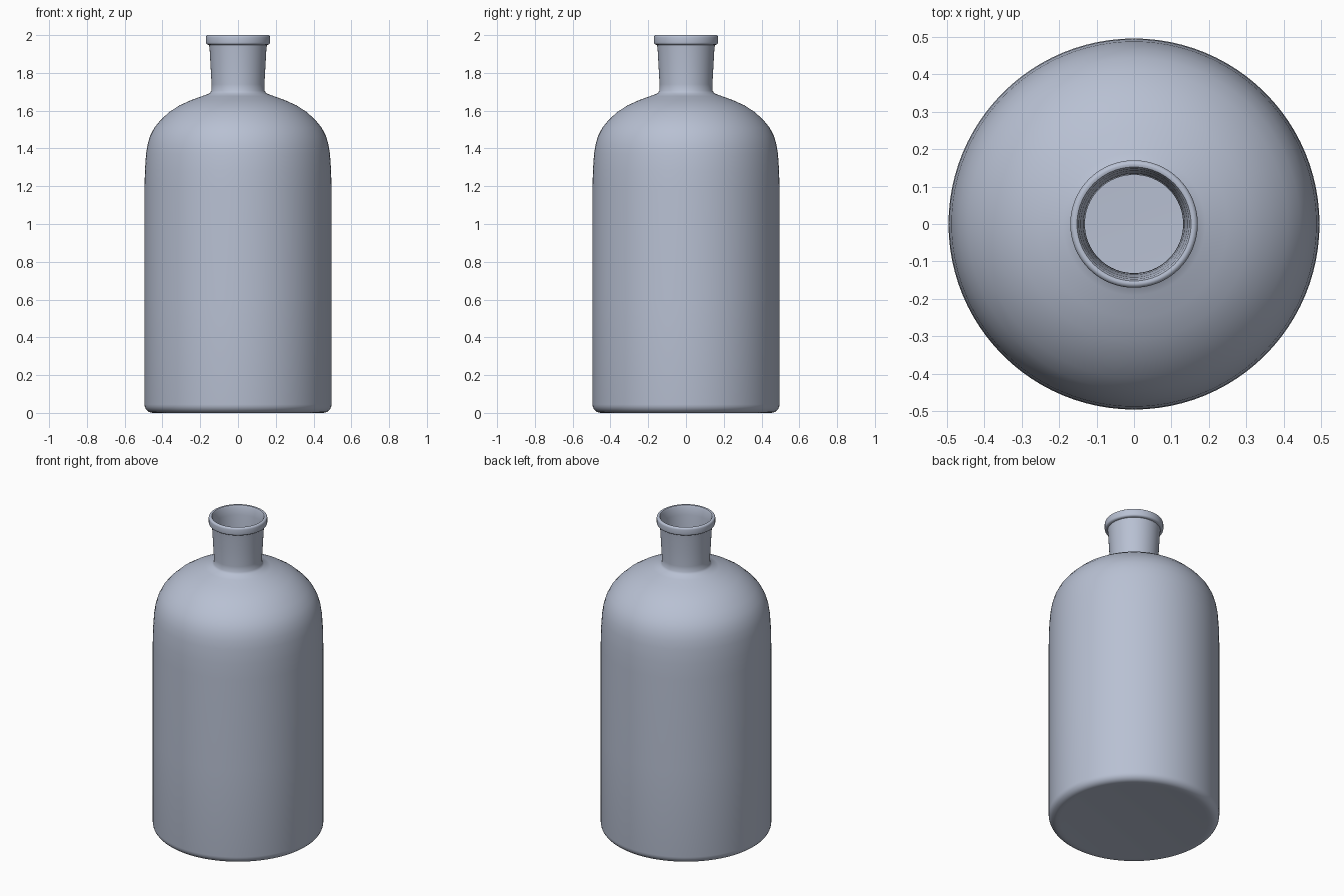
import bpy
import bmesh
import math

cube = bpy.data.objects.get("Cube")
if cube:
    bpy.data.objects.remove(cube, do_unlink=True)

SEGMENTS = 96

# Glass colour
glass = bpy.data.materials.new("blue grey glass")
glass.use_nodes = True
colour = (0.48, 0.53, 0.65, 1)
glass.diffuse_color = colour
glass.node_tree.nodes["Principled BSDF"].inputs["Base Color"].default_value = colour


def arc(cx, cz, radius, start, end, steps=6):
    """Points (r, z) along a circular arc, angles in degrees."""
    angles = [math.radians(start + (end - start) * i / steps) for i in range(steps + 1)]
    return [(cx + radius * math.cos(a), cz + radius * math.sin(a)) for a in angles]


def lathe(name, profile):
    """Spin an (r, z) profile around the z axis."""
    bm = bmesh.new()
    verts = [bm.verts.new((r, 0, z)) for r, z in profile]
    edges = [bm.edges.new(pair) for pair in zip(verts, verts[1:])]
    bmesh.ops.spin(bm, geom=verts + edges, cent=(0, 0, 0), axis=(0, 0, 1),
                   angle=2 * math.pi, steps=SEGMENTS, use_merge=False)
    bmesh.ops.remove_doubles(bm, verts=bm.verts, dist=0.0001)
    bmesh.ops.recalc_face_normals(bm, faces=bm.faces)
    mesh = bpy.data.meshes.new(name)
    bm.to_mesh(mesh)
    bm.free()
    mesh.materials.append(glass)
    obj = bpy.data.objects.new(name, mesh)
    bpy.context.collection.objects.link(obj)
    bpy.ops.object.select_all(action="DESELECT")
    obj.select_set(True)
    bpy.context.view_layer.objects.active = obj
    bpy.ops.object.shade_smooth_by_angle(angle=math.radians(40))
    return obj


# Shoulder curve, from the straight wall up to the foot of the neck
shoulder = [(0.495, 1.18), (0.493, 1.28), (0.487, 1.37), (0.479, 1.42),
            (0.466, 1.465), (0.443, 1.51), (0.41, 1.55), (0.365, 1.592),
            (0.31, 1.628), (0.25, 1.655), (0.19, 1.677), (0.15, 1.692)]

# Outer wall: base, rounded heel, body, shoulder, neck and rolled lip
outer = [(0, 0.003), (0.4, 0.003), (0.43, 0)]
outer += arc(0.45, 0.045, 0.045, -90, 0)
outer += [(0.495, 0.6)] + shoulder
outer += [(0.141, 1.705), (0.14, 1.74), (0.145, 1.83), (0.15, 1.92), (0.153, 1.948)]
outer += arc(0.158, 1.961, 0.012, -90, 0, 4)
outer += arc(0.158, 1.988, 0.012, 0, 90, 4)

# Inner wall: mouth, neck bore, shoulder, body and floor
WALL = 0.02
inner = [(0.152, 1.998), (0.147, 1.988), (0.142, 1.94), (0.135, 1.83), (0.131, 1.72),
         (0.136, 1.685)]
inner += [(r - WALL * 0.7, z - WALL * 0.7) for r, z in reversed(shoulder[:-1])]
inner += arc(0.435, 0.065, 0.04, 0, -90)
inner += [(0, 0.025)]

lathe("bottle", outer + inner)
